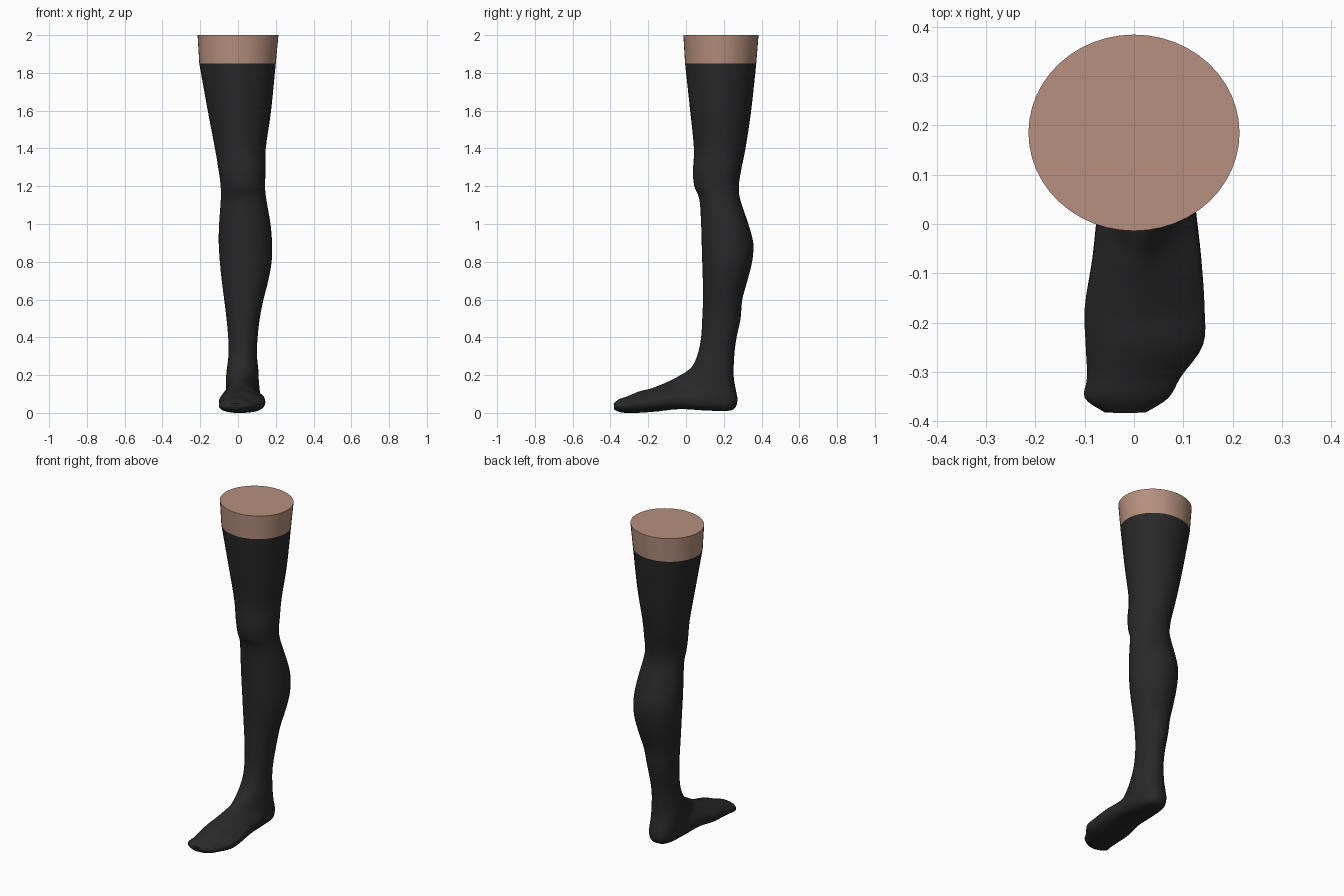
import bpy
import bmesh
import math
from mathutils import Vector

if "Cube" in bpy.data.objects:
    bpy.data.objects.remove(bpy.data.objects["Cube"], do_unlink=True)

SIDES = 48
STEPS = 4


def make_material(name, colour):
    mat = bpy.data.materials.new(name)
    mat.use_nodes = True
    mat.diffuse_color = (*colour, 1)
    bsdf = next(n for n in mat.node_tree.nodes if n.type == "BSDF_PRINCIPLED")
    bsdf.inputs["Base Color"].default_value = (*colour, 1)
    bsdf.inputs["Roughness"].default_value = 0.8
    return mat


skin = make_material("skin", (0.47, 0.28, 0.21))
black = make_material("black fabric", (0.022, 0.022, 0.022))

# Leg sections: height, right edge, left edge, front edge, back edge
leg_sections = [
    (1.85, -.205, .2, -.005, .372),
    (1.6, -.16, .175, .022, .345),
    (1.4, -.122, .147, .042, .315),
    (1.28, -.102, .146, .037, .291),
    (1.2, -.092, .143, .044, .28),
    (1.13, -.091, .15, .071, .287),
    (1.0, -.1, .172, .08, .33),
    (.9, -.102, .18, .083, .356),
    (.8, -.096, .178, .086, .35),
    (.7, -.086, .16, .089, .325),
    (.6, -.073, .135, .09, .298),
    (.5, -.061, .115, .086, .289),
    (.4, -.052, .104, .08, .268),
    (.31, -.05, .1, .062, .256),
]

# Foot sections swing round the ankle: right edge, left edge,
# top point (y, z), sole or heel point (y, z), narrowing of the instep
foot_sections = [
    (-.06, .108, .035, .25, .252, .2, .05),
    (-.064, .11, 0, .217, .262, .13, .12),
    (-.064, .114, -.03, .2, .272, .06, .2),
    (-.066, .118, -.06, .182, .24, .014, .28),
    (-.074, .125, -.09, .168, .12, .012, .34),
    (-.085, .137, -.13, .15, -.03, .02, .36),
    (-.1, .143, -.19, .128, -.15, .008, .34),
    (-.098, .14, -.25, .113, -.24, .001, .28),
    (-.095, .095, -.31, .088, -.31, 0, .2),
    (-.1, .07, -.355, .072, -.35, .004, .1),
    (-.06, .025, -.383, .05, -.38, .018, 0),
]


def leg_row(z, right, left, front, back):
    return (right, left, front, z, back, z, 0)


def smooth_rows(rows):
    """Spline between the sections so that the limb flows."""
    result = []
    last = len(rows) - 1
    for i in range(last):
        near = [rows[max(0, min(last, i + k))] for k in (-1, 0, 1, 2)]
        for s in range(STEPS):
            t = s / STEPS
            result.append([
                b + t / 2 * (c - a + t * (2*a - 5*b + 4*c - d + t * (3*(b - c) + d - a)))
                for a, b, c, d in zip(*near)])
    return result + [rows[-1]]


def section_ring(row):
    right, left, top_y, top_z, low_y, low_z, narrow = row
    top = Vector((0, top_y, top_z))
    low = Vector((0, low_y, low_z))
    ring = []
    for i in range(SIDES):
        a = math.tau * i / SIDES
        c, s = math.cos(a), math.sin(a)
        # The foot is fuller near the sole and lower on the outer side
        power = 1 - narrow * (.8 if c < 0 else .2)
        across = math.copysign(abs(s) ** power, s)
        along = math.copysign(abs(c) ** power, c)
        across *= 1 - narrow * max(c, 0)
        point = top.lerp(low, (1 - along) / 2)
        point.x = (right + left) / 2 + (left - right) / 2 * across
        point.x -= narrow * .07 * max(c, 0)
        point.z = max(point.z, 0)
        ring.append(point)
    return ring


def loft(name, rows, material, cap_start=False, cap_end=False):
    bm = bmesh.new()
    rings = [[bm.verts.new(p) for p in section_ring(r)] for r in rows]
    for upper, lower in zip(rings, rings[1:]):
        for i in range(SIDES):
            j = (i + 1) % SIDES
            bm.faces.new((upper[i], lower[i], lower[j], upper[j]))
    if cap_start:
        bm.faces.new(rings[0])
    if cap_end:
        bm.faces.new(rings[-1])
    bmesh.ops.recalc_face_normals(bm, faces=bm.faces[:])
    mesh = bpy.data.meshes.new(name)
    bm.to_mesh(mesh)
    bm.free()
    mesh.materials.append(material)
    obj = bpy.data.objects.new(name, mesh)
    bpy.context.collection.objects.link(obj)
    bpy.ops.object.select_all(action="DESELECT")
    obj.select_set(True)
    bpy.context.view_layer.objects.active = obj
    bpy.ops.object.shade_smooth_by_angle(angle=math.radians(50))
    return obj


# Bare upper thigh with a flat top
thigh_top = leg_row(2, -.214, .214, -.014, .384)
loft("upper_thigh", [thigh_top, leg_row(*leg_sections[0])], skin, cap_start=True)

# Stocking over the thigh, knee, calf and foot
stocking_rows = [leg_row(*s) for s in leg_sections] + foot_sections
loft("stocking", smooth_rows(stocking_rows), black, cap_end=True)
